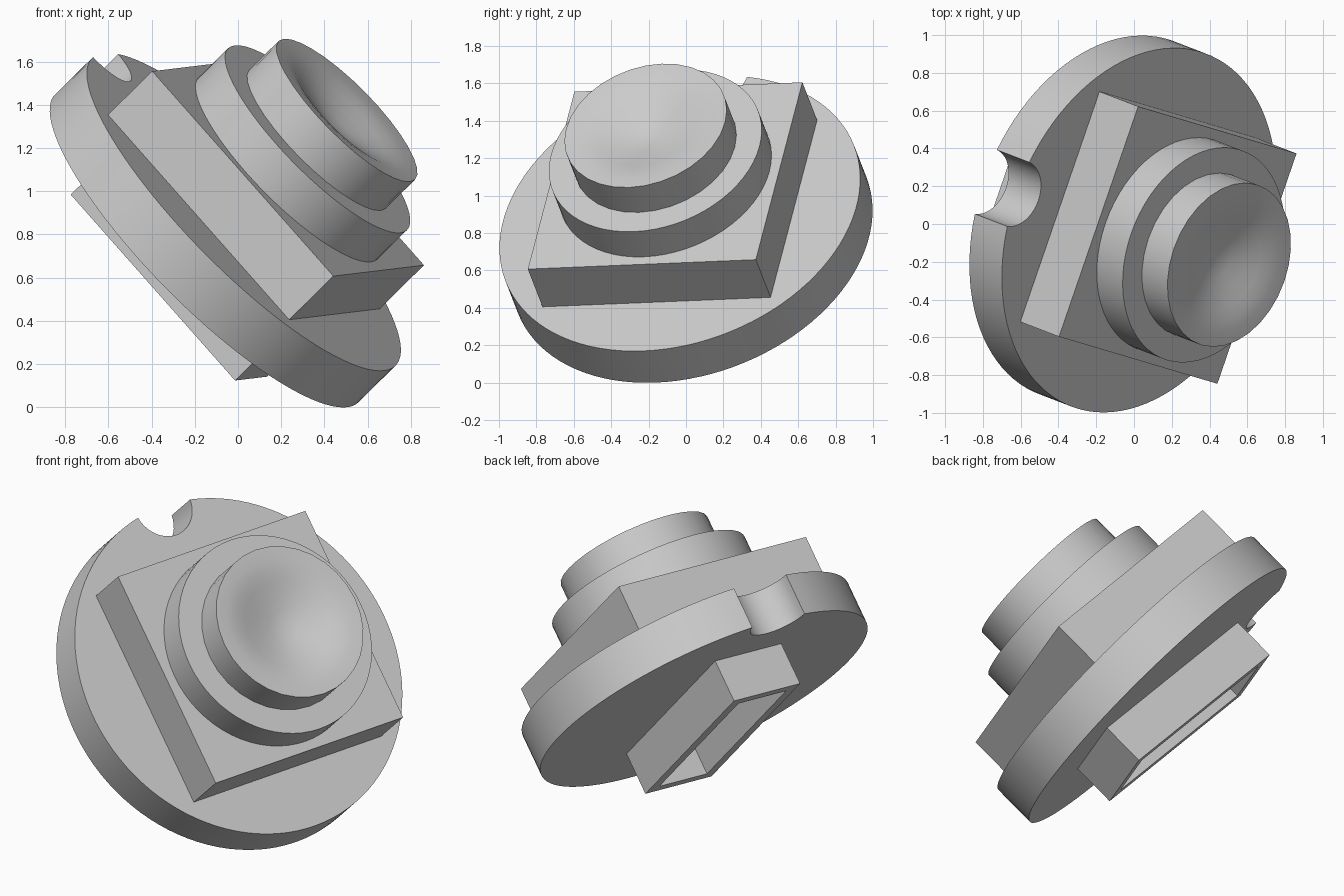
import bpy, bmesh, math
from mathutils import Matrix, Vector

cube = bpy.data.objects.get("Cube")
if cube:
    bpy.data.objects.remove(cube, do_unlink=True)

# Tilted frame: local z is the lens axis, local origin the front of the disc
along = Vector((0.650, -0.193, -0.735)).normalized()
across = Vector((0.325, 0.945, 0.039))
across = (across - along * across.dot(along)).normalized()
axis = along.cross(across)
TILT = Matrix.Translation((0.027, -0.033, 0.905)) @ Matrix((along, across, axis)).transposed().to_4x4()

grey = bpy.data.materials.new("plain_grey")
grey.use_nodes = True
COLOR = (0.6, 0.6, 0.6, 1)
grey.diffuse_color = COLOR
grey.node_tree.nodes["Principled BSDF"].inputs["Base Color"].default_value = COLOR


def finish(name, bm):
    bmesh.ops.recalc_face_normals(bm, faces=bm.faces)
    mesh = bpy.data.meshes.new(name)
    bm.to_mesh(mesh)
    bm.free()
    mesh.transform(TILT)
    mesh.materials.append(grey)
    obj = bpy.data.objects.new(name, mesh)
    bpy.context.collection.objects.link(obj)
    bpy.ops.object.select_all(action='DESELECT')
    obj.select_set(True)
    bpy.context.view_layer.objects.active = obj
    bpy.ops.object.shade_smooth_by_angle(angle=math.radians(30))
    return obj


def prism(outline, low, high):
    """Extrude an outline along the lens axis."""
    bm = bmesh.new()
    face = bm.faces.new([bm.verts.new((x, y, low)) for x, y in outline])
    ext = bmesh.ops.extrude_face_region(bm, geom=[face], use_keep_orig=True)
    verts = [g for g in ext["geom"] if isinstance(g, bmesh.types.BMVert)]
    bmesh.ops.translate(bm, verts=verts, vec=(0, 0, high - low))
    return bm


def rectangle(length, width):
    return [(sx * length / 2, sy * width / 2) for sx, sy in ((-1, -1), (1, -1), (1, 1), (-1, 1))]


def lathe(name, profile, segments):
    """Spin (radius, height) points round the lens axis."""
    bm = bmesh.new()
    verts = [bm.verts.new((r, 0, z)) for r, z in profile]
    edges = [bm.edges.new(pair) for pair in zip(verts, verts[1:])]
    bmesh.ops.spin(bm, geom=verts + edges, cent=(0, 0, 0), axis=(0, 0, 1),
                   angle=math.tau, steps=segments, use_merge=False)
    bmesh.ops.remove_doubles(bm, verts=bm.verts, dist=0.0005)
    return finish(name, bm)


# Base disc with a round notch in its rim
radius, notch = 1.0, 0.18
half = 2 * math.asin(notch / (2 * radius))
outline = []
steps = 96
for i in range(steps + 1):
    a = math.pi + half + (math.tau - 2 * half) * i / steps
    outline.append((radius * math.cos(a), radius * math.sin(a)))
reach = math.pi / 2 - half / 2
for i in range(1, 20):
    a = reach - 2 * reach * i / 20
    outline.append((-radius + notch * math.cos(a), notch * math.sin(a)))
finish("base_disc", prism(outline, -0.25, 0))

# Square body in front of the disc
finish("square_body", prism(rectangle(1.29, 1.29), 0, 0.298))

# Stepped lens barrel, the front ring dished
lathe("wide_ring", [(0, 0.298), (0.59, 0.298), (0.59, 0.497), (0, 0.497)], 64)
dish = [(0.45, 0.694), (0.38, 0.689), (0.32, 0.678), (0.26, 0.659),
        (0.18, 0.632), (0.09, 0.608), (0, 0.594)]
lathe("dished_ring", [(0, 0.497), (0.45, 0.497)] + dish, 32)

# Hollow mounting box behind the disc
bm = prism(rectangle(1.17, 0.455), -0.505, -0.25)
bmesh.ops.recalc_face_normals(bm, faces=bm.faces)
back = min(bm.faces, key=lambda f: f.calc_center_median().z)
bmesh.ops.inset_region(bm, faces=[back], thickness=0.09)
ext = bmesh.ops.extrude_face_region(bm, geom=[back])
floor = [g for g in ext["geom"] if isinstance(g, bmesh.types.BMVert)]
bmesh.ops.translate(bm, verts=floor, vec=(0, 0, 0.2))
if back.is_valid:
    bmesh.ops.delete(bm, geom=[back], context='FACES_ONLY')
finish("mounting_box", bm)
